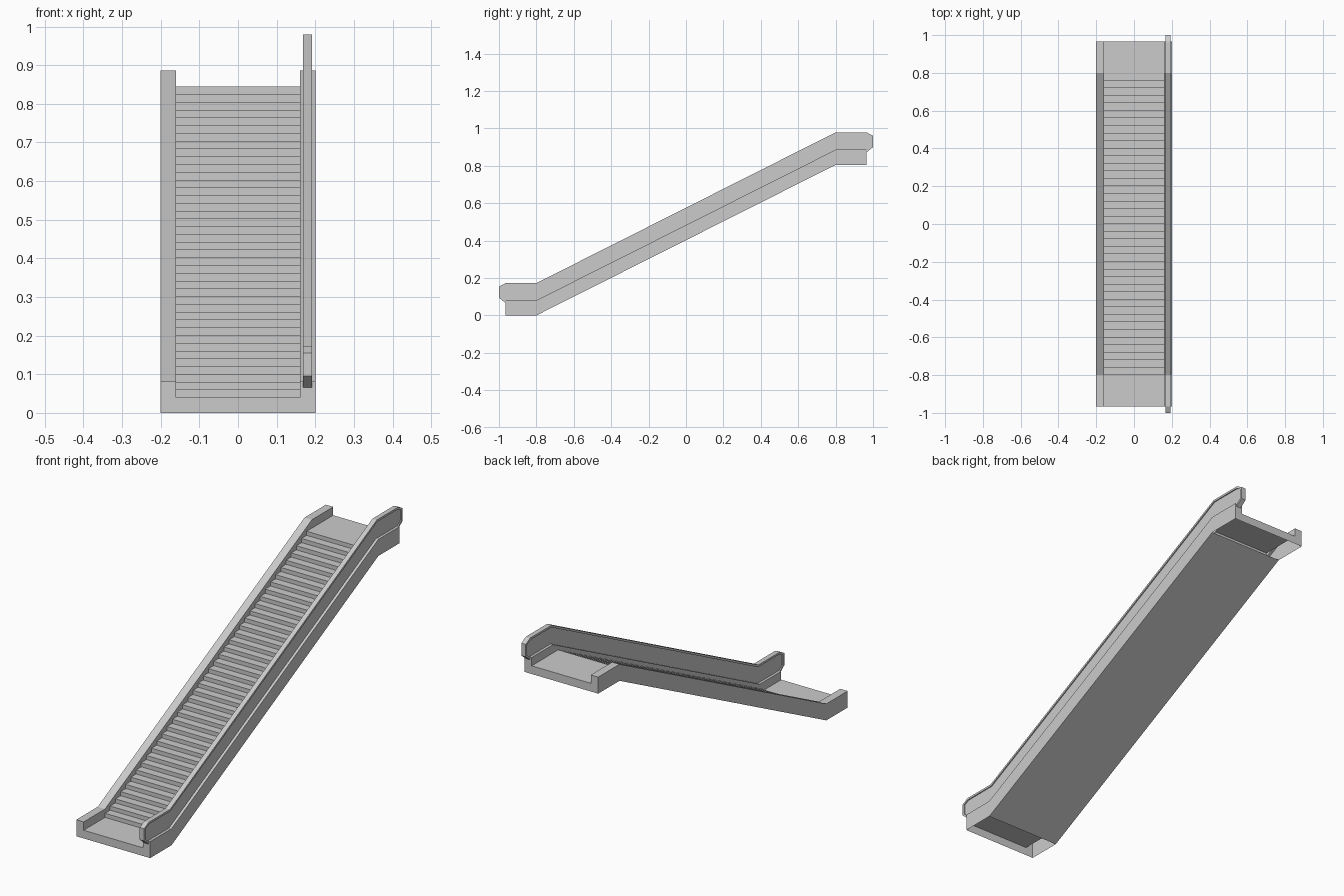
import bpy, bmesh
from mathutils import Vector

cube = bpy.data.objects.get("Cube")
if cube:
    bpy.data.objects.remove(cube, do_unlink=True)

grey = bpy.data.materials.new("light_grey")
grey.use_nodes = True
colour = (0.6, 0.6, 0.6, 1)
grey.diffuse_color = colour
grey.node_tree.nodes["Principled BSDF"].inputs["Base Color"].default_value = colour


def finish(name, bm):
    mesh = bpy.data.meshes.new(name)
    bm.to_mesh(mesh)
    bm.free()
    mesh.materials.append(grey)
    bpy.context.collection.objects.link(bpy.data.objects.new(name, mesh))


def prism(name, outline, x0, x1):
    """Extrude a closed (y, z) outline from x0 to x1."""
    bm = bmesh.new()
    face = bm.faces.new([bm.verts.new((x0, y, z)) for y, z in outline])
    new = bmesh.ops.extrude_face_region(bm, geom=[face])["geom"]
    bmesh.ops.translate(bm, vec=(x1 - x0, 0, 0),
                        verts=[v for v in new if isinstance(v, bmesh.types.BMVert)])
    bmesh.ops.recalc_face_normals(bm, faces=bm.faces)
    finish(name, bm)


def inset_path(path, d):
    """Offset an open (y, z) path to its right side with mitred corners."""
    pts = [Vector(p) for p in path]
    dirs = [(b - a).normalized() for a, b in zip(pts, pts[1:])]
    norms = [Vector((t.y, -t.x)) for t in dirs]
    norms = [norms[0]] + norms + [norms[-1]]
    out = []
    for p, n, m in zip(pts, norms, norms[1:]):
        out.append(tuple(p + (n + m) * d / (1 + n.dot(m))))
    return out


END, BEND, RISE = 0.965, 0.8, 0.805
HALF, INNER, WALL, FLOOR = 0.2, 0.16, 0.081, 0.04

# Trough: a thin channel section swept along landing, slope, landing
half = [(-HALF, 0), (-HALF, WALL), (-INNER, WALL), (-INNER, FLOOR)]
section = half + [(-x, z) for x, z in reversed(half)]
stations = [(-END, 0), (-BEND, 0), (BEND, RISE), (END, RISE)]
bm = bmesh.new()
rings = [[bm.verts.new((x, y, z + h)) for x, z in section] for y, h in stations]
for i, (a, b) in enumerate(zip(rings, rings[1:])):
    for j in range(len(section) - 1):
        if i == 1 and j == 3:
            continue  # the steps fill this strip
        bm.faces.new((a[j], a[j + 1], b[j + 1], b[j]))
bm.faces.new(rings[0][::-1])
bm.faces.new(rings[-1])
bm.faces.new((rings[1][0], rings[2][0], rings[2][-1], rings[1][-1]))
finish("trough", bm)

# Steps
COUNT = 40
bm = bmesh.new()
line = [(-BEND, FLOOR)]
for i in range(COUNT):
    top = FLOOR + RISE * (i + 1) / COUNT
    line += [(-BEND + 2 * BEND * i / COUNT, top),
             (-BEND + 2 * BEND * (i + 1) / COUNT, top)]
rows = [[bm.verts.new((x, y, z)) for x in (-INNER, INNER)] for y, z in line]
for a, b in zip(rows, rows[1:]):
    bm.faces.new((a[0], a[1], b[1], b[0]))
finish("steps", bm)

# Handrail band and the thinner panel it surrounds, on one side only
lower = [(-END, 0.066), (-1, 0.095), (-1, 0.155), (-END, 0.173), (-BEND, 0.173)]
upper = [(BEND, 0.979), (END, 0.979), (1, 0.961), (1, 0.9), (END, 0.872)]
outer = lower + upper
inner = inset_path(outer, 0.01)
prism("handrail", outer + inner[::-1], 0.168, 0.192)
base = [(END, RISE + WALL), (BEND, RISE + WALL), (-BEND, WALL), (-END, WALL)]
prism("balustrade_panel", inner + base, 0.173, 0.187)
